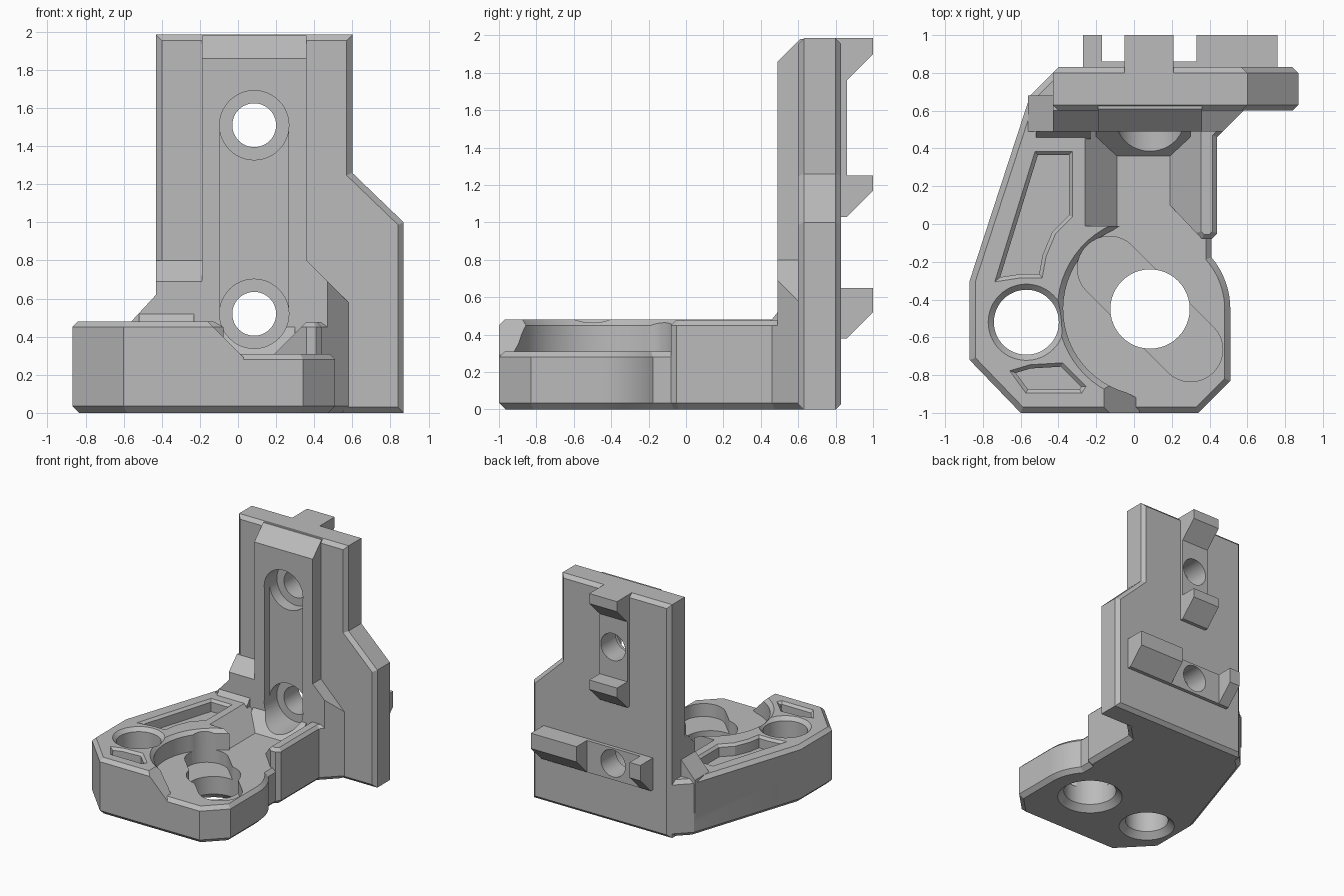
import bpy, bmesh, math
from mathutils import Vector

cube = bpy.data.objects.get("Cube")
if cube:
    bpy.data.objects.remove(cube, do_unlink=True)

grey = bpy.data.materials.new("plain grey")
grey.use_nodes = True
COLOUR = (0.5, 0.5, 0.5, 1)
grey.diffuse_color = COLOUR
grey.node_tree.nodes["Principled BSDF"].inputs["Base Color"].default_value = COLOUR


def inset(points, d):
    """Mitred inset of a closed outline; negative d grows it."""
    pts = [Vector(p) for p in points]
    out = []
    for i, p in enumerate(pts):
        a = (p - pts[i - 1]).normalized()
        b = (pts[(i + 1) % len(pts)] - p).normalized()
        na, nb = Vector((-a.y, a.x)), Vector((-b.y, b.x))
        out.append(p + (na + nb) * d / (1 + na.dot(nb)))
    return out


def loft(name, outline, rings, axis="z"):
    """Solid from an outline stacked along an axis; rings are (position, inset)."""
    n = len(outline)
    area = sum(outline[i - 1][0] * outline[i][1] - outline[i][0] * outline[i - 1][1] for i in range(n))
    if area < 0:
        outline = outline[::-1]
    place = {"z": lambda u, v, w: (u, v, w), "y": lambda u, v, w: (u, w, v),
             "x": lambda u, v, w: (w, u, v)}[axis]
    bm = bmesh.new()
    loops = [[bm.verts.new(place(p.x, p.y, w)) for p in inset(outline, d)] for w, d in rings]
    bm.faces.new(loops[0])
    bm.faces.new(loops[-1])
    for lo, hi in zip(loops, loops[1:]):
        for i in range(n):
            bm.faces.new((lo[i - 1], lo[i], hi[i], hi[i - 1]))
    bmesh.ops.recalc_face_normals(bm, faces=bm.faces)
    mesh = bpy.data.meshes.new(name)
    bm.to_mesh(mesh)
    bm.free()
    mesh.materials.append(grey)
    ob = bpy.data.objects.new(name, mesh)
    bpy.context.collection.objects.link(ob)
    return ob


def prism(name, outline, lo, hi, axis="z"):
    return loft(name, outline, [(lo, 0), (hi, 0)], axis)


def combine(body, other, op):
    mod = body.modifiers.new(op, "BOOLEAN")
    mod.operation, mod.object, mod.solver = op, other, "EXACT"
    bpy.context.view_layer.objects.active = body
    bpy.ops.object.modifier_apply(modifier=mod.name)
    bpy.data.objects.remove(other, do_unlink=True)


def cut(body, *cutters):
    for c in cutters:
        combine(body, c, "DIFFERENCE")


def join(body, *parts):
    for p in parts:
        combine(body, p, "UNION")


def arc(x, y, r, start, end, steps=16):
    angles = [math.radians(start + (end - start) * i / steps) for i in range(steps + 1)]
    return [(x + r * math.cos(a), y + r * math.sin(a)) for a in angles]


def circle(x, y, r):
    return arc(x, y, r, 0, 352.5, 47)


CX, CY = 0.085, -0.45   # main bore centre

# Low base plate
base = loft("bracket", [(-0.6, -1), (0.34, -1), (0.51, -0.83)] + arc(CX, CY, 0.425, 0, 40, 8)
            + [(0.41, -0.08), (0.44, -0.05), (0.44, 0.46), (0.58, 0.6), (0.58, 0.75),
               (-0.43, 0.8), (-0.55, 0.68), (-0.87, -0.3), (-0.87, -0.72)],
            [(0, 0.035), (0.035, 0), (0.28, 0), (0.31, 0.03)])

# Raised left deck, hollowed round the bore, with its sloped ends
deck = loft("deck", [(-0.6, -1), (0.03, -1), (0.03, -0.93)] + arc(CX, CY, 0.46, 255, 115, 24)
            + [(-0.06, 0), (-0.06, 0.7), (-0.43, 0.8), (-0.55, 0.68), (-0.87, -0.3), (-0.87, -0.72)],
            [(0.1, 0), (0.45, 0), (0.48, 0.03)])
cut(deck,
    prism("rear_slope", [(-0.28, 0.5), (-0.07, 0.29), (0.2, 0.29), (0.2, 0.5)], -0.01, 0.6, "y"),
    prism("front_slope", [(-0.18, 0.5), (0.03, 0.29), (0.2, 0.29), (0.2, 0.5)], -1.1, -0.82, "y"))

# Raised right shoulder
shoulder = loft("shoulder", [(0.19, 0.6), (0.19, 0.1), (0.36, -0.08), (0.41, -0.08), (0.44, -0.05),
                             (0.44, 0.46), (0.5, 0.52), (0.5, 0.6)],
                [(0.1, 0), (0.45, 0), (0.475, 0.025)])
cut(shoulder, prism("side_slope", [(0.1, 0.22), (0.38, 0.5), (0.1, 0.5)], -0.2, 0.7, "y"))

# Upright plate
wall = loft("wall", [(-0.43, 0), (0.87, 0), (0.87, 1), (0.6, 1.26), (0.6, 1.985), (-0.43, 1.985)],
            [(0.6, 0.03), (0.63, 0), (0.8, 0), (0.83, 0.03)], "y")

# Raised rail on the plate, with flared foot
rail = prism("rail", [(-0.56, 0.2), (-0.56, 0.48), (-0.43, 0.62), (-0.43, 0.8), (-0.19, 0.8),
                      (-0.19, 1.98), (0.36, 1.98), (0.36, 0.8), (0.58, 0.58), (0.58, 0.2)],
             0.49, 0.68, "y")
cut(rail,
    prism("top_slope", [(0.47, 1.84), (0.63, 2), (0.47, 2.1)], -1, 1, "x"),
    prism("ledge_slope", [(0.47, 0.67), (0.6, 0.8), (0.6, 0.95), (0.47, 0.95)], -0.6, -0.19, "x"),
    prism("corner", [(0.4, 0.42), (0.58, 0.6), (0.8, 0.6), (0.8, 0.42)], 0, 1))

# Slopes where the rail meets floor and deck
foot = prism("foot", [(0.35, 0.3), (0.49, 0.45), (0.55, 0.45), (0.55, 0.25), (0.35, 0.25)], -0.2, 0.3, "x")
deck_foot = prism("deck_foot", [(0.45, 0.47), (0.49, 0.52), (0.55, 0.52), (0.55, 0.4), (0.45, 0.4)],
                  -0.52, -0.23, "x")
join(base, deck, shoulder, wall, rail, foot, deck_foot)

# Rear locating strips and hooked tabs
def tab(name, x0, x1, top, drop):
    return prism(name, [(0.8, top), (1, top), (1, top - drop), (0.86, top - drop - 0.14),
                        (0.8, top - drop - 0.14)], x0, x1, "x")


def strip(name, x0, x1, z0, z1):
    return prism(name, [(x0, z0), (x1, z0), (x1, z1), (x0, z1)], 0.75, 0.86, "y")


join(base,
     strip("upright_strip", -0.05, 0.21, 1.03, 1.94), strip("cross_strip", -0.27, 0.76, 0.38, 0.65),
     tab("top_tab", -0.05, 0.21, 1.985, 0.085), tab("middle_tab", -0.05, 0.21, 1.25, 0.08),
     tab("short_tab", -0.27, -0.17, 0.65, 0.13), tab("long_tab", 0.33, 0.76, 0.65, 0.13))

# Rail groove, counterbores and bolt holes
cut(base, prism("groove", [(CX - 0.18, 0.52), (CX + 0.18, 0.52)] + arc(CX, 1.51, 0.18, 0, 180)
                , 0.4, 0.56, "y"))
for z in (0.52, 1.51):
    cut(base, prism("counterbore", circle(CX, z, 0.182), 0.2, 0.66, "y"),
        prism("bolt_hole", circle(CX, z, 0.115), 0.3, 1.1, "y"))

# Diagonal slot and the two vertical bores, flared underneath
slot = arc(-0.13, -0.235, 0.17, 45, 225) + arc(0.3, -0.665, 0.17, 225, 405)
cut(base, prism("slot", slot, 0.2, 0.6),
    loft("main_bore", circle(CX, CY, 0.21), [(-0.02, -0.07), (0.05, 0), (0.6, 0)]),
    loft("side_bore", circle(-0.57, -0.52, 0.172), [(-0.02, -0.07), (0.05, 0), (0.45, 0), (0.5, -0.05)]))

# Shallow pockets in the deck
POCKETS = [
    [(-0.52, 0.38), (-0.33, 0.38), (-0.33, 0.04), (-0.42, -0.05), (-0.47, -0.17), (-0.49, -0.28),
     (-0.6, -0.28), (-0.73, -0.3)],
    [(-0.65, -0.78), (-0.55, -0.75), (-0.38, -0.74), (-0.26, -0.86), (-0.28, -0.89), (-0.57, -0.89)]]
for outline in POCKETS:
    cut(base, loft("pocket", outline, [(0.38, 0.015), (0.46, 0.015), (0.5, -0.025)]))

bpy.ops.object.select_all(action="DESELECT")
base.select_set(True)
bpy.context.view_layer.objects.active = base
bpy.ops.object.shade_smooth_by_angle(angle=math.radians(20))
